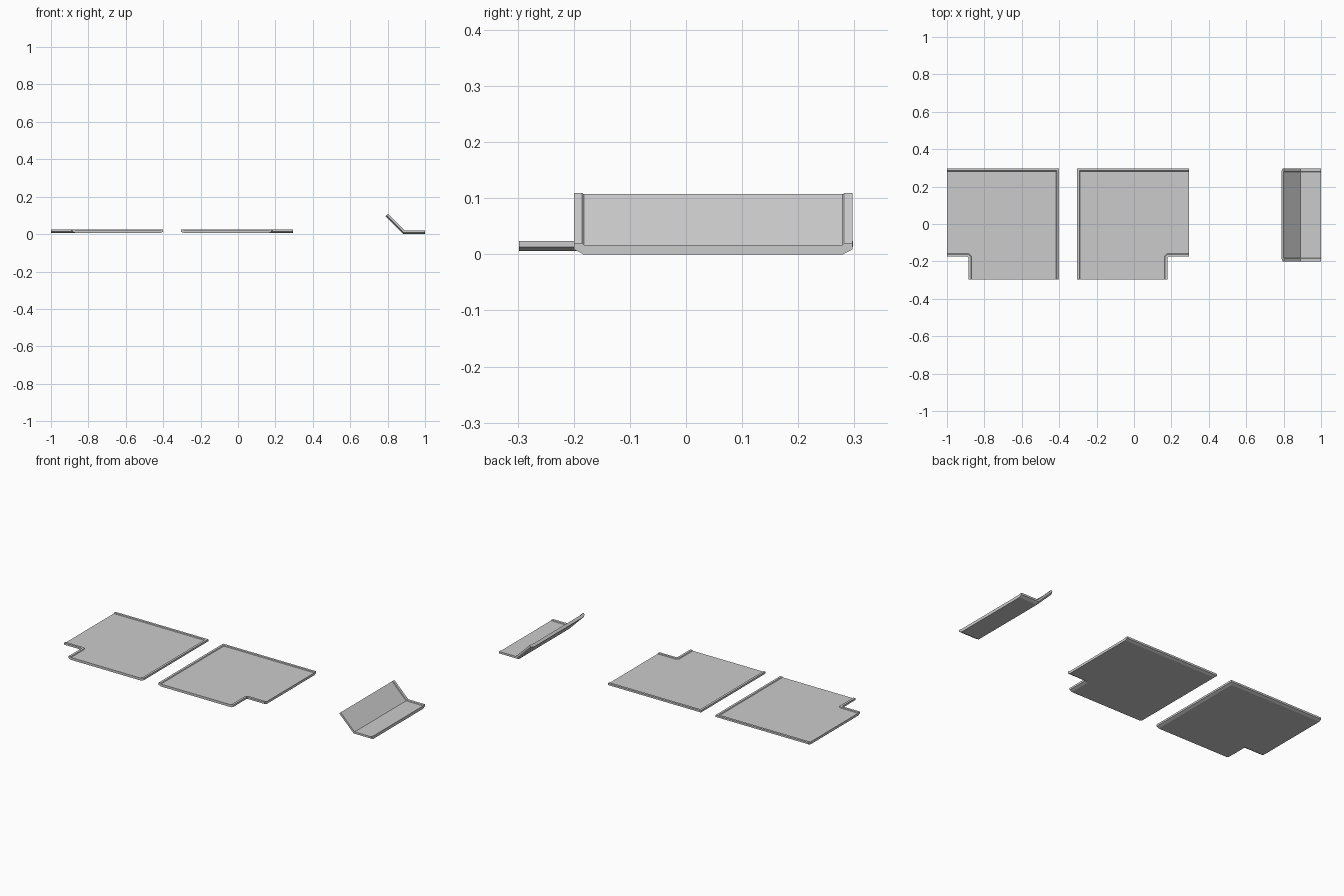
import bpy, math
from mathutils import Vector

if "Cube" in bpy.data.objects:
    bpy.data.objects.remove(bpy.data.objects["Cube"])


def make_object(name, verts, faces):
    mesh = bpy.data.meshes.new(name)
    mesh.from_pydata(verts, [], faces)
    mesh.validate()
    mesh.update()
    obj = bpy.data.objects.new(name, mesh)
    bpy.context.collection.objects.link(obj)
    return obj


def inset_corner(pts, insets, i):
    """Intersect the two edges meeting at corner i after moving each inward."""
    n = len(pts)
    lines = []
    for e in (i - 1, i):
        a, b = Vector(pts[e % n]), Vector(pts[(e + 1) % n])
        d = (b - a).normalized()
        lines.append((a + Vector((-d.y, d.x)) * insets[e % n], d))
    (p, d), (q, f) = lines
    t = (q - p).cross(f) / d.cross(f)
    return p + d * t


def rimmed_mat(name, pts, open_edges, rings, mirror_sum=None):
    """Flat tray with a raised rim on all edges of a CCW outline but the open ones."""
    n, m = len(pts), len(rings)
    verts = []
    for inset, z in rings:
        ins = [0 if e in open_edges else inset for e in range(n)]
        for i in range(n):
            p = inset_corner(pts, ins, i)
            verts.append((p.x, p.y, z))
    faces = [list(range(n))[::-1], [(m - 1) * n + i for i in range(n)]]
    for e in range(n):
        f = (e + 1) % n
        if e in open_edges:      # cut end shows the whole tray section
            faces.append([r * n + f for r in range(m)] +
                         [r * n + e for r in reversed(range(m))])
        else:
            for r in range(m - 1):
                faces.append([r * n + e, r * n + f, (r + 1) * n + f, (r + 1) * n + e])
    if mirror_sum is not None:
        verts = [(mirror_sum - x, y, z) for x, y, z in verts]
        faces = [f[::-1] for f in faces]
    return make_object(name, verts, faces)


# Front mats: mirrored L-shaped trays, rim on back, inner side and notch
outline = [(-0.305, -0.298), (0.18, -0.298), (0.18, -0.179), (0.184, -0.175),
           (0.295, -0.175), (0.295, 0.298), (-0.305, 0.298)]
rim = [(0.015, 0.006), (0.0, 0.013), (0.0, 0.024), (0.013, 0.024), (0.016, 0.02)]
rimmed_mat("right_mat", outline, {0, 4}, rim)
rimmed_mat("left_mat", outline, {0, 4}, rim, mirror_sum=-0.705)

# Side mat: rimmed section swept along a flat run and a 45 degree ramp
half = [(-0.183, 0.0), (-0.2, 0.009), (-0.2, 0.02), (-0.185, 0.02), (-0.182, 0.017)]
section = half + [(0.097 - y, h) for y, h in reversed(half)]
k = math.tan(math.radians(22.5))
s = math.sqrt(0.5)
stations = [((1.0, 0.0), (0, 1)), ((0.883, 0.0), (k, 1)), ((0.788, 0.095), (s, s))]
verts = [(bx + nx * h, y, bz + nz * h)
         for (bx, bz), (nx, nz) in stations for y, h in section]
c = len(section)
faces = [list(range(c)), [2 * c + i for i in range(c)][::-1]]
for j in range(2):
    for i in range(c):
        q = (i + 1) % c
        faces.append([j * c + i, (j + 1) * c + i, (j + 1) * c + q, j * c + q])
side = make_object("ramped_side_mat", verts, faces)

# Make normals consistent on the side mat
import bmesh
bm = bmesh.new()
bm.from_mesh(side.data)
bmesh.ops.recalc_face_normals(bm, faces=bm.faces)
bm.to_mesh(side.data)
bm.free()
